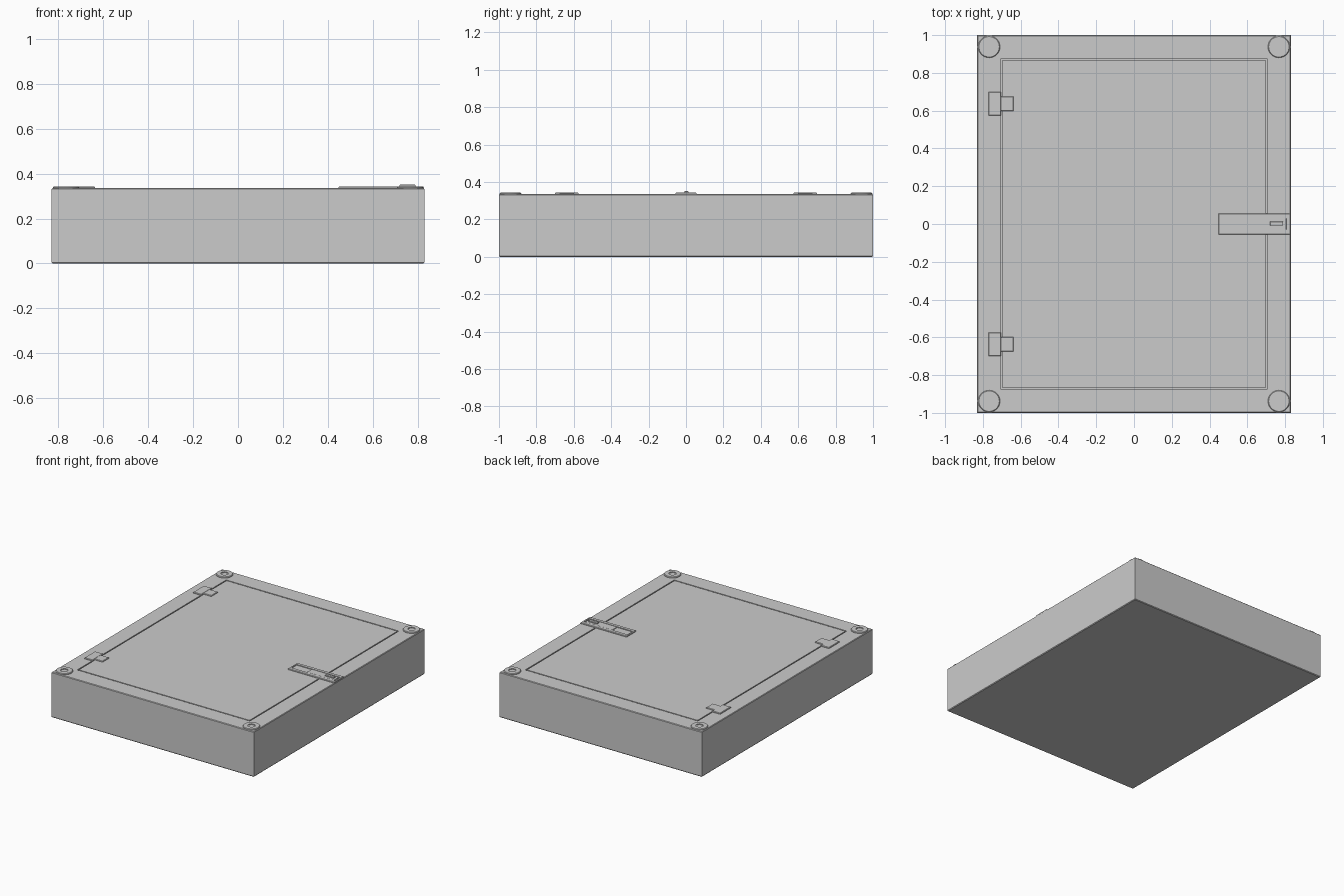
import bpy
import bmesh
from math import sin, cos, pi, radians

if "Cube" in bpy.data.objects:
    bpy.data.objects.remove(bpy.data.objects["Cube"])


def loft(name, rings):
    """Closed solid skinned through rings of equal point count, capped at both ends."""
    bm = bmesh.new()
    loops = [[bm.verts.new(p) for p in ring] for ring in rings]
    n = len(loops[0])
    for a, b in zip(loops, loops[1:]):
        for i in range(n):
            j = (i + 1) % n
            bm.faces.new((a[i], a[j], b[j], b[i]))
    bm.faces.new(loops[0][::-1])
    bm.faces.new(loops[-1])
    bmesh.ops.recalc_face_normals(bm, faces=bm.faces)
    mesh = bpy.data.meshes.new(name)
    bm.to_mesh(mesh)
    bm.free()
    ob = bpy.data.objects.new(name, mesh)
    bpy.context.collection.objects.link(ob)
    return ob


def rect(x0, x1, y0, y1, z):
    return [(x0, y0, z), (x1, y0, z), (x1, y1, z), (x0, y1, z)]


def plate(name, x0, x1, y0, y1, z0, z1, c=0.003):
    """Flat block with a chamfered upper edge."""
    return loft(name, [rect(x0, x1, y0, y1, z0), rect(x0, x1, y0, y1, z1 - c),
                       rect(x0 + c, x1 - c, y0 + c, y1 - c, z1)])


def circle(cx, cy, r, z, n=36):
    return [(cx + r * cos(2 * pi * i / n), cy + r * sin(2 * pi * i / n), z) for i in range(n)]


def hexagon(cx, cy, r, z, n=36):
    pts = []
    for i in range(n):
        a = 2 * pi * i / n
        k = r * cos(pi / 6) / cos(a % (pi / 3) - pi / 6)
        pts.append((cx + k * cos(a), cy + k * sin(a), z))
    return pts


TOP = 0.335

# Cabinet body with the groove around the door
body = [(0.826, 0.996, 0), (0.83, 1, 0.005), (0.83, 1, 0.331), (0.826, 0.996, TOP),
        (0.708, 0.873, TOP), (0.708, 0.873, 0.326), (0.700, 0.865, 0.326), (0.700, 0.865, TOP)]
loft("cabinet_body", [rect(-x, x, -y, y, z) for x, y, z in body])

# Corner bolts with hexagonal sockets
for sx in (-1, 1):
    for sy in (-1, 1):
        x, y = 0.767 * sx, 0.938 * sy
        bolt = loft("corner_bolt", [
            circle(x, y, 0.058, 0.33), circle(x, y, 0.058, 0.339), circle(x, y, 0.054, 0.343),
            hexagon(x, y, 0.027, 0.343), hexagon(x, y, 0.027, 0.337)])
        bpy.context.view_layer.objects.active = bolt
        bolt.select_set(True)
        bpy.ops.object.shade_smooth_by_angle(angle=radians(30))
        bolt.select_set(False)

# Hinges on the left edge
for y in (-0.637, 0.637):
    plate("hinge_leaf_frame", -0.77, -0.703, y - 0.063, y + 0.063, 0.33, 0.343)
    plate("hinge_leaf_door", -0.71, -0.638, y - 0.038, y + 0.038, 0.33, 0.342)

# Latch housing with a recessed channel
loft("latch_housing", [
    rect(0.448, 0.828, -0.056, 0.056, 0.33), rect(0.448, 0.828, -0.056, 0.056, 0.340),
    rect(0.451, 0.825, -0.053, 0.053, 0.343), rect(0.46, 0.815, -0.031, 0.031, 0.343),
    rect(0.46, 0.815, -0.031, 0.031, 0.337)])

# Sliding bolt and its grip
plate("latch_slider", 0.585, 0.807, -0.029, 0.029, 0.336, 0.342, 0.001)
plate("latch_grip", 0.72, 0.79, -0.009, 0.013, 0.34, 0.351, 0.002)
